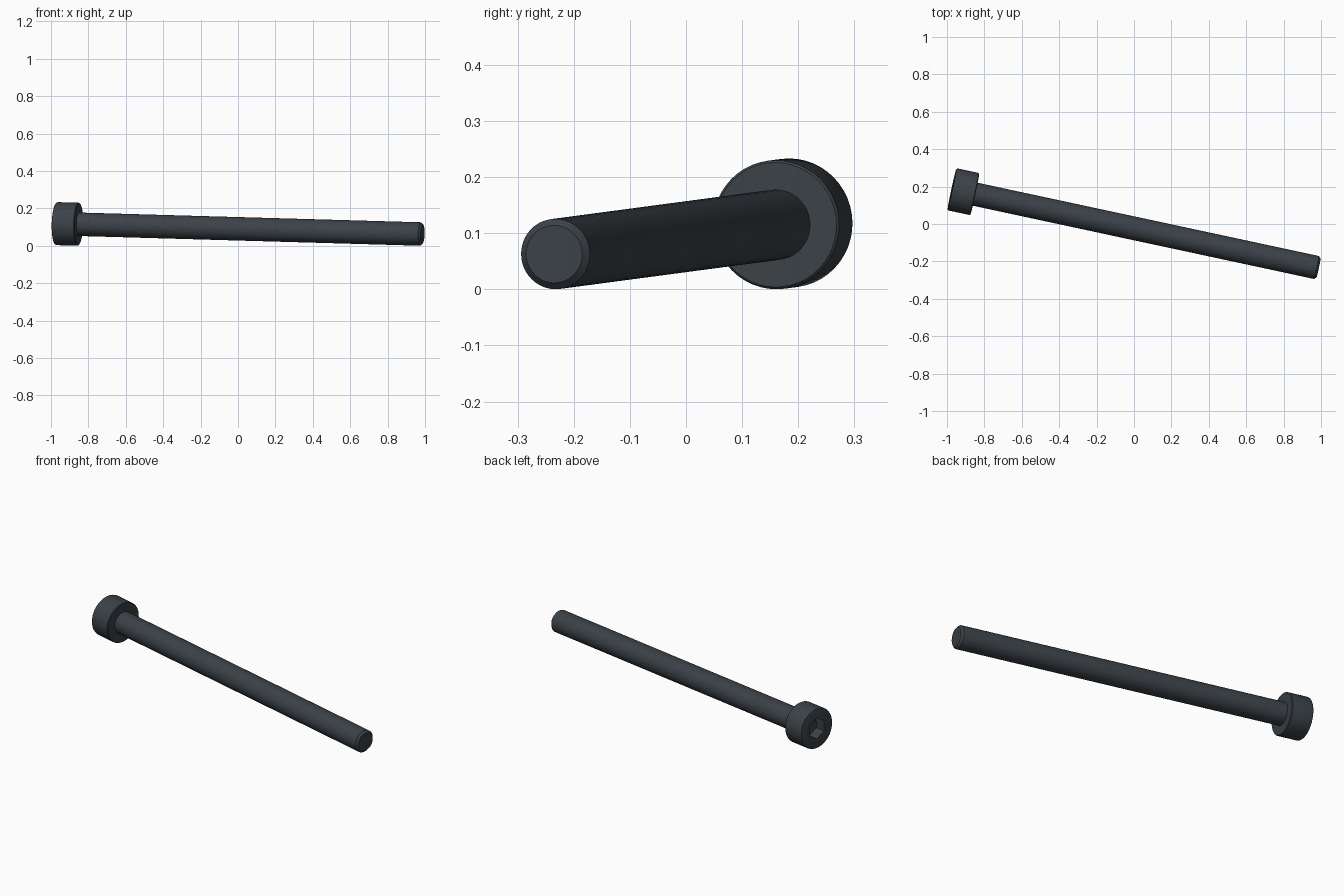
import bpy, bmesh
from math import cos, sin, pi, radians
from mathutils import Vector

cube = bpy.data.objects.get("Cube")
if cube:
    bpy.data.objects.remove(cube, do_unlink=True)

SEG = 48
LENGTH = 2.006
SHAFT_R = 0.0627
HEAD_R = 0.115
HEAD_H = 0.125
SOCKET_R = 0.060    # centre to corner
SOCKET_D = 0.06

# Axis of the bolt, from the head to the tip
tip = Vector((0.987, -0.235, 0.0627))
axis = Vector((1, -0.2147, -0.0285)).normalized()
start = tip - axis * LENGTH
roll = axis.to_track_quat('Z', 'Y')

steel = bpy.data.materials.new("dark_steel")
steel.use_nodes = True
colour = (0.044, 0.054, 0.064, 1)
steel.diffuse_color = colour
steel.node_tree.nodes["Principled BSDF"].inputs["Base Color"].default_value = colour


def ring(bm, radius, z, hexagonal=False):
    """Ring of vertices, round or hexagonal with a corner at the top."""
    verts = []
    for i in range(SEG):
        a = 2 * pi * i / SEG
        r = radius
        if hexagonal:
            r *= cos(pi / 6) / cos(a % (pi / 3) - pi / 6)
        b = a + pi / 2
        verts.append(bm.verts.new((r * cos(b), r * sin(b), z)))
    return verts


def lathe(name, profile):
    """Join a list of (radius, z, hexagonal) rings and cap both ends."""
    bm = bmesh.new()
    rings = [ring(bm, *p) for p in profile]
    for a, b in zip(rings, rings[1:]):
        for i in range(SEG):
            j = (i + 1) % SEG
            bm.faces.new((a[i], a[j], b[j], b[i]))
    bm.faces.new(rings[0])
    bm.faces.new(rings[-1])
    bmesh.ops.recalc_face_normals(bm, faces=bm.faces[:])
    mesh = bpy.data.meshes.new(name)
    bm.to_mesh(mesh)
    bm.free()
    mesh.materials.append(steel)
    obj = bpy.data.objects.new(name, mesh)
    bpy.context.collection.objects.link(obj)
    obj.location = start
    obj.rotation_mode = 'QUATERNION'
    obj.rotation_quaternion = roll
    bpy.ops.object.select_all(action='DESELECT')
    obj.select_set(True)
    bpy.context.view_layer.objects.active = obj
    bpy.ops.object.shade_smooth_by_angle(angle=radians(30))
    return obj


# Cylindrical head with a hexagonal socket and softened rims
top_r, low_r = 0.008, 0.004
head = [(SOCKET_R, SOCKET_D, True), (SOCKET_R, 0, True)]
for k in range(4):
    a = k * pi / 6
    head.append((HEAD_R - top_r * (1 - sin(a)), top_r * (1 - cos(a))))
head += [(HEAD_R, HEAD_H - low_r), (HEAD_R - low_r, HEAD_H)]
lathe("bolt_head", head)

# Plain shaft with a chamfered tip
chamfer = 0.0115
lathe("bolt_shaft", [
    (SHAFT_R, HEAD_H - 0.01),
    (SHAFT_R, LENGTH - chamfer),
    (SHAFT_R - chamfer, LENGTH),
])
